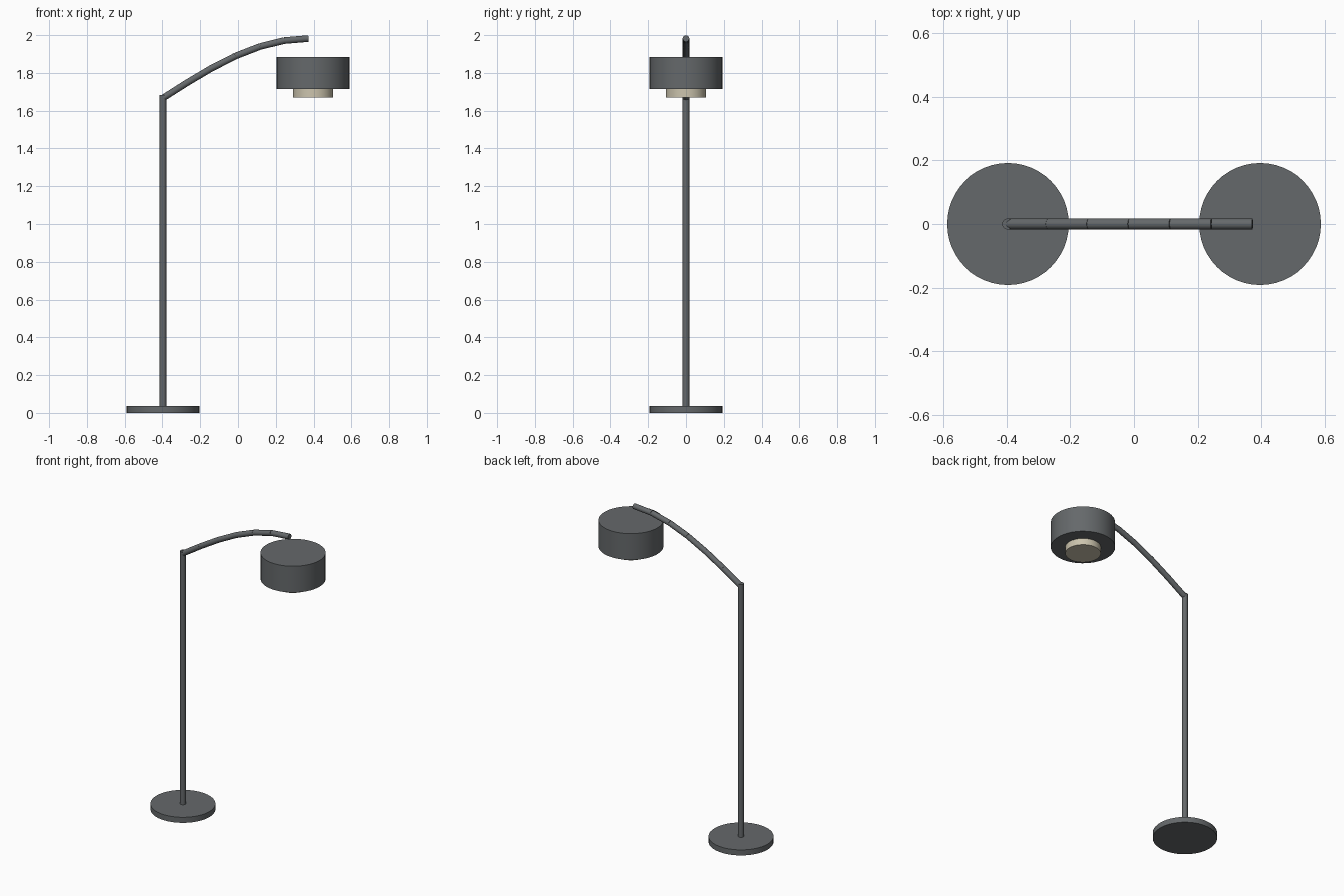
import bpy
import math
from mathutils import Vector

cube = bpy.data.objects.get("Cube")
if cube:
    bpy.data.objects.remove(cube, do_unlink=True)


def make_material(name, rgb):
    mat = bpy.data.materials.new(name)
    mat.use_nodes = True
    mat.diffuse_color = (*rgb, 1)
    mat.node_tree.nodes["Principled BSDF"].inputs["Base Color"].default_value = (*rgb, 1)
    return mat


def rod(name, start, end, radius, sides, mat):
    """Closed cylinder running from start to end."""
    start, end = Vector(start), Vector(end)
    axis = end - start
    bpy.ops.mesh.primitive_cylinder_add(
        vertices=sides, radius=radius, depth=axis.length,
        location=(start + end) / 2,
        rotation=axis.to_track_quat('Z', 'Y').to_euler())
    obj = bpy.context.object
    obj.name = name
    obj.data.materials.append(mat)
    return obj


metal = make_material("dark grey metal", (0.13, 0.14, 0.146))
cream = make_material("warm cream diffuser", (0.60, 0.55, 0.42))

REACH = 0.397       # base and shade sit this far either side of centre
DISC = 0.192
TUBE = 0.0175

# Base and upright pole
rod("base", (-REACH, 0, 0), (-REACH, 0, 0.036), DISC, 48, metal)
rod("pole", (-REACH, 0, 0.03), (-REACH, 0, 1.684), TUBE, 16, metal)

# Curved arm: straight tube segments along a quarter sine wave
SEGMENTS = 6
points = []
for i in range(SEGMENTS + 1):
    t = i / SEGMENTS
    points.append((-REACH + 0.77 * t, 0, 1.667 + 0.315 * math.sin(t * math.pi / 2)))
for i, (a, b) in enumerate(zip(points, points[1:])):
    rod(f"arm_segment_{i + 1}", a, b, TUBE, 16, metal)

# Drum shade with the diffuser showing beneath it
rod("shade", (REACH, 0, 1.714), (REACH, 0, 1.885), DISC, 48, metal)
rod("diffuser", (REACH, 0, 1.671), (REACH, 0, 1.73), 0.106, 32, cream)

# Smooth the round walls, keep the rims crisp
bpy.ops.object.select_all(action='DESELECT')
for obj in bpy.context.scene.objects:
    if obj.type == 'MESH':
        obj.select_set(True)
bpy.ops.object.shade_smooth_by_angle(angle=math.radians(35))
